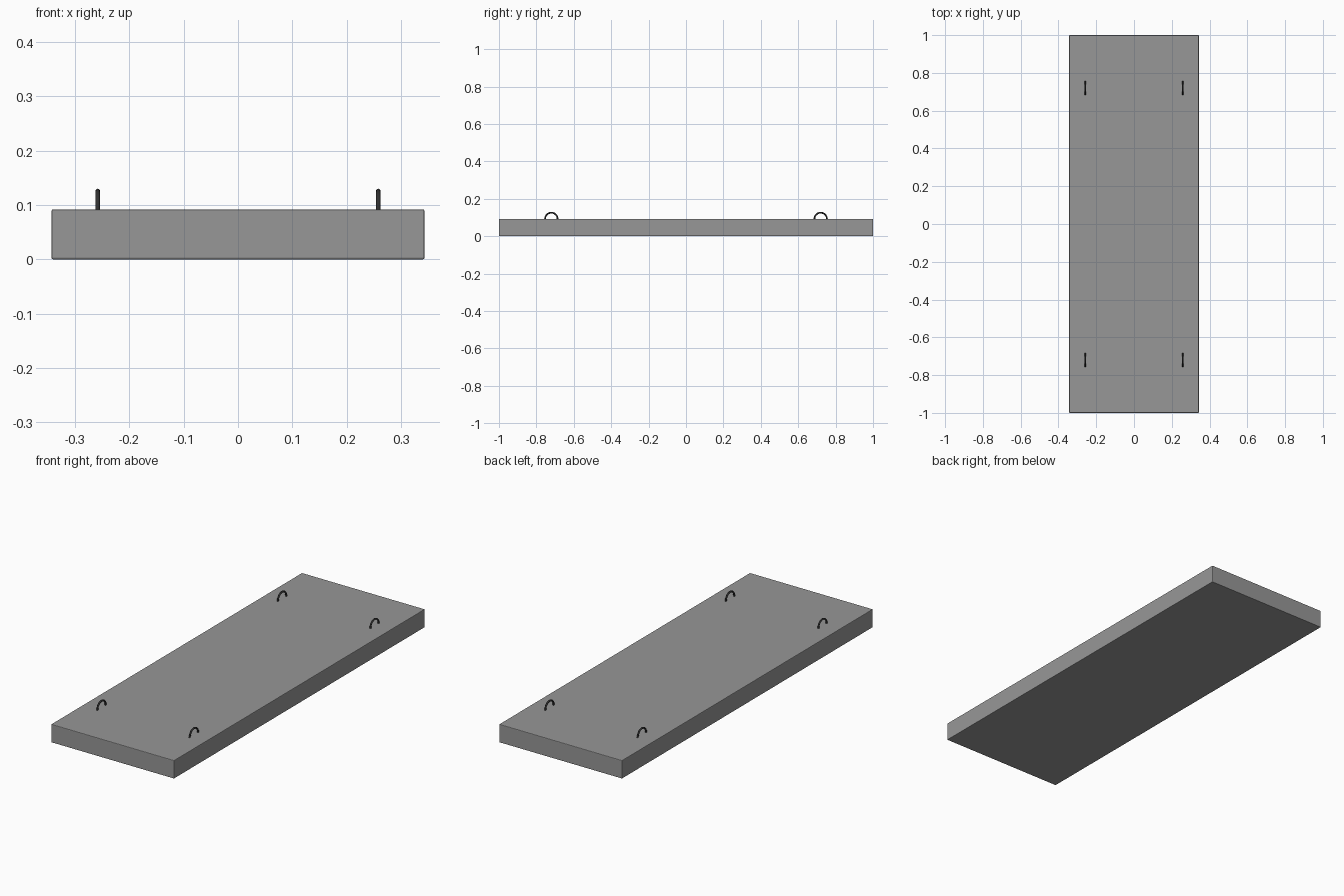
import bpy, math

if "Cube" in bpy.data.objects:
    bpy.data.objects.remove(bpy.data.objects["Cube"])

HX, HY, H = 0.343, 1.0, 0.092   # slab half width, half length, height


def material(name, value):
    mat = bpy.data.materials.new(name)
    mat.diffuse_color = (value, value, value, 1)
    mat.use_nodes = True
    mat.node_tree.nodes["Principled BSDF"].inputs["Base Color"].default_value = mat.diffuse_color
    return mat


concrete = material("concrete_grey", 0.31)
dark = material("dark_metal", 0.03)

# Slab with finely rounded edges and flat faces
bpy.ops.mesh.primitive_cube_add(size=1, location=(0, 0, H / 2))
slab = bpy.context.object
slab.name = "slab"
slab.scale = (2 * HX, 2 * HY, H)
bpy.ops.object.transform_apply(location=False, rotation=False, scale=True)
bevel = slab.modifiers.new("edge_rounding", 'BEVEL')
bevel.width = 0.003
bevel.segments = 2
bpy.ops.object.modifier_apply(modifier=bevel.name)
bpy.ops.object.shade_flat()
slab.data.materials.append(concrete)


def lifting_loop(name, x, y):
    """Half-ring of round bar, its feet sunk slightly into the slab."""
    curve = bpy.data.curves.new(name, 'CURVE')
    curve.dimensions = '3D'
    curve.bevel_depth = 0.0045
    curve.bevel_resolution = 2
    curve.use_fill_caps = True
    r, n = 0.0335, 20
    path = [(-r, -0.01)]
    path += [(-r * math.cos(math.pi * i / n), r * math.sin(math.pi * i / n))
             for i in range(n + 1)]
    path += [(r, -0.01)]
    spline = curve.splines.new('POLY')
    spline.points.add(len(path) - 1)
    for point, (py, pz) in zip(spline.points, path):
        point.co = (0, py, pz, 1)
    obj = bpy.data.objects.new(name, curve)
    obj.location = (x, y, H)
    bpy.context.collection.objects.link(obj)
    bpy.ops.object.select_all(action='DESELECT')
    obj.select_set(True)
    bpy.context.view_layer.objects.active = obj
    bpy.ops.object.convert(target='MESH')
    obj = bpy.context.object
    obj.data.materials.clear()
    obj.data.materials.append(dark)
    bpy.ops.object.shade_smooth_by_angle(angle=math.radians(50))


# Four loops, one near each corner
for sx, side in ((-1, "left"), (1, "right")):
    for sy, end in ((-1, "front"), (1, "back")):
        lifting_loop(f"lifting_loop_{end}_{side}", sx * 0.258, sy * 0.72)
